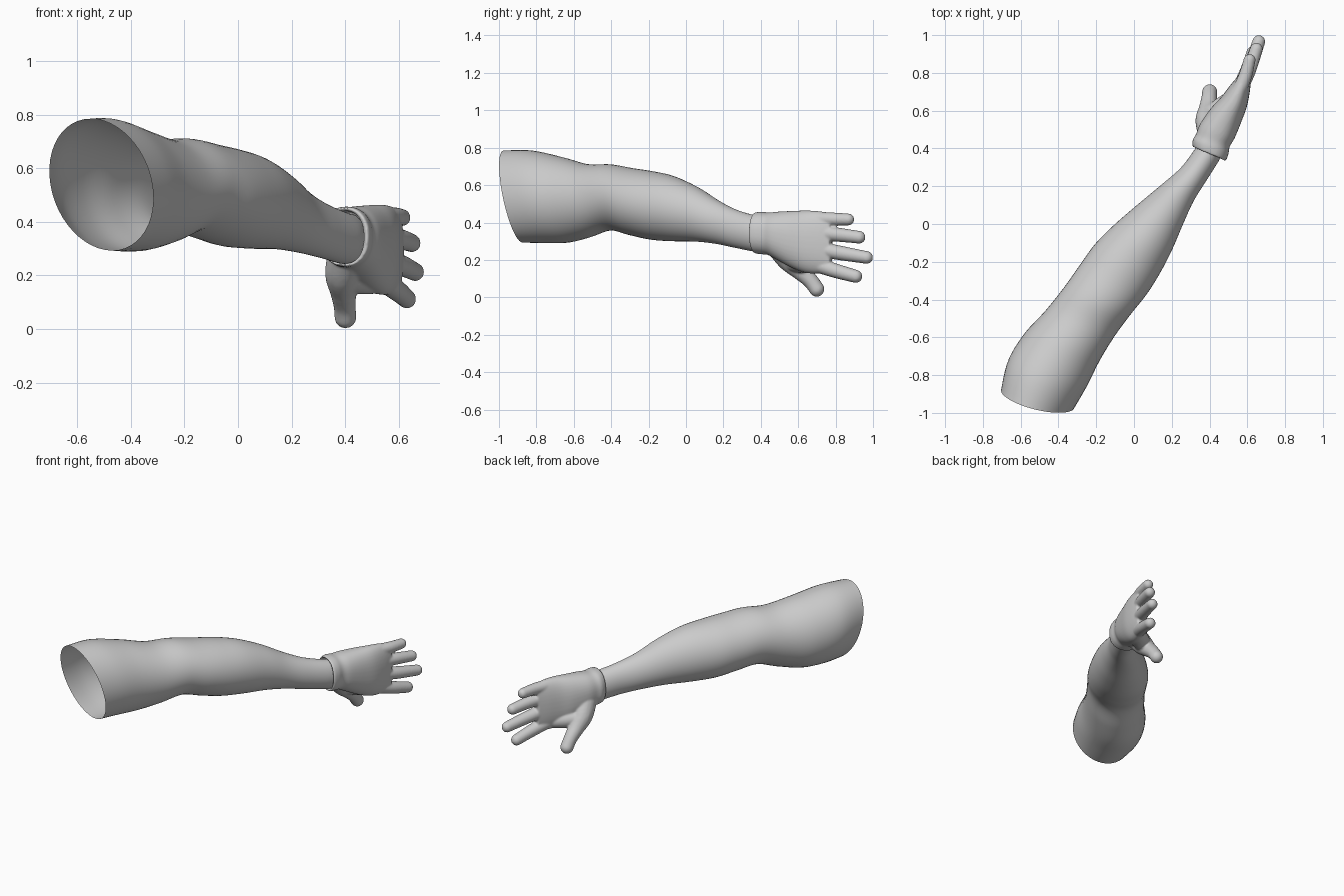
import bpy, bmesh, math
from mathutils import Vector, Matrix


def spline(a, b, c, d, t):
    # Catmull-Rom value between b and c
    return [0.5 * (2 * q + (r - p) * t + (2 * p - 5 * q + 4 * r - s) * t * t
                   + (3 * q - p - 3 * r + s) * t ** 3) for p, q, r, s in zip(a, b, c, d)]


def refine(rows, steps):
    out = []
    for i in range(len(rows) - 1):
        p, s = rows[max(i - 1, 0)], rows[min(i + 2, len(rows) - 1)]
        out += [spline(p, rows[i], rows[i + 1], s, k / steps) for k in range(steps)]
    return out + [list(rows[-1])]


def loft(bm, rows, steps, sides, capped, power=1.0):
    # row: left x,y / right x,y / top z / bottom z / lean of the underside
    rings = []
    for lx, ly, rx, ry, zt, zb, lean in refine(rows, steps):
        ring = []
        for k in range(sides):
            a = 2 * math.pi * k / sides
            c = math.copysign(abs(math.cos(a)) ** power, math.cos(a))
            s = math.copysign(abs(math.sin(a)) ** power, math.sin(a))
            ring.append(bm.verts.new(((lx + rx) / 2 + c * (rx - lx) / 2 - s * lean * 0.8,
                                      (ly + ry) / 2 + c * (ry - ly) / 2 - s * lean,
                                      (zt + zb) / 2 + s * (zt - zb) / 2)))
        rings.append(ring)
    for r0, r1 in zip(rings, rings[1:]):
        for k in range(sides):
            j = (k + 1) % sides
            bm.faces.new((r0[k], r0[j], r1[j], r1[k]))
    if capped:
        bm.faces.new(rings[0][::-1])
        bm.faces.new(rings[-1])


def finger(bm, points):
    # overlapping balls along a path of x, y, z, radius
    for x, y, z, r in refine(points, 10):
        bmesh.ops.create_uvsphere(bm, u_segments=20, v_segments=12, radius=r,
                                  matrix=Matrix.Translation((x, y, z)))


def finish(bm, name):
    bmesh.ops.recalc_face_normals(bm, faces=bm.faces)
    for f in bm.faces:
        f.smooth = True
    mesh = bpy.data.meshes.new(name)
    bm.to_mesh(mesh)
    bm.free()
    obj = bpy.data.objects.new(name, mesh)
    bpy.context.collection.objects.link(obj)
    return obj


# Bare arm: open at the shoulder end, with elbow bump and crease
arm = bmesh.new()
loft(arm, [
    (-.70, -.87, -.32, -.98, .785, .293, .05),
    (-.665, -.72, -.25, -.86, .785, .290, .035),
    (-.58, -.58, -.18, -.72, .750, .292, .015),
    (-.47, -.46, -.10, -.59, .712, .318, 0),
    (-.37, -.335, -.015, -.475, .711, .357, 0),
    (-.285, -.215, .065, -.375, .692, .332, 0),
    (-.205, -.105, .135, -.265, .675, .308, 0),
    (-.10, .00, .20, -.14, .648, .300, 0),
    (.03, .112, .26, .00, .590, .298, 0),
    (.15, .212, .315, .12, .520, .285, 0),
    (.25, .30, .38, .225, .470, .265, 0),
    (.325, .40, .455, .345, .437, .244, 0),
    (.36, .45, .475, .40, .430, .248, 0)], 6, 48, False)
finish(arm, "arm")

# Gloved hand: hollow cuff lip, wrist groove and palm
hand = bmesh.new()
loft(hand, [
    (.36, .465, .475, .415, .438, .246, 0),
    (.326, .415, .470, .350, .442, .244, 0),
    (.312, .406, .486, .336, .453, .235, 0),
    (.311, .445, .500, .370, .457, .230, 0),
    (.328, .475, .507, .410, .453, .226, 0),
    (.35, .53, .533, .455, .458, .200, 0),
    (.405, .61, .568, .54, .462, .155, 0),
    (.46, .67, .597, .62, .464, .130, 0),
    (.510, .735, .613, .70, .460, .128, 0),
    (.552, .785, .620, .765, .448, .135, 0)], 5, 40, True, 0.88)

# Four fingers (root, middle joint, tip) and the thumb
for root, joint, tip in [
        ((.545, .68, .420, .039), (.588, .78, .418, .036), (.612, .868, .416, .032)),
        ((.555, .70, .345, .041), (.607, .81, .335, .038), (.648, .926, .321, .034)),
        ((.555, .70, .260, .042), (.613, .83, .236, .039), (.661, .966, .213, .034)),
        ((.545, .69, .178, .042), (.595, .80, .142, .039), (.630, .908, .112, .035))]:
    finger(hand, [root, joint, tip])
finger(hand, [(.405, .50, .275, .072), (.390, .55, .205, .065),
              (.393, .61, .143, .050), (.398, .665, .090, .042), (.401, .699, .044, .041)])

# Webbing between thumb and palm
finger(hand, [(.42, .58, .19, .055), (.47, .62, .185, .055), (.52, .66, .18, .048)])
glove = finish(hand, "gloved_hand")

# Fuse the hand parts into one soft skin
fuse = glove.modifiers.new("fuse", 'REMESH')
fuse.mode = 'VOXEL'
fuse.voxel_size = 0.006
fuse.use_smooth_shade = True
soft = glove.modifiers.new("soften", 'SMOOTH')
soft.factor = 0.5
soft.iterations = 6
